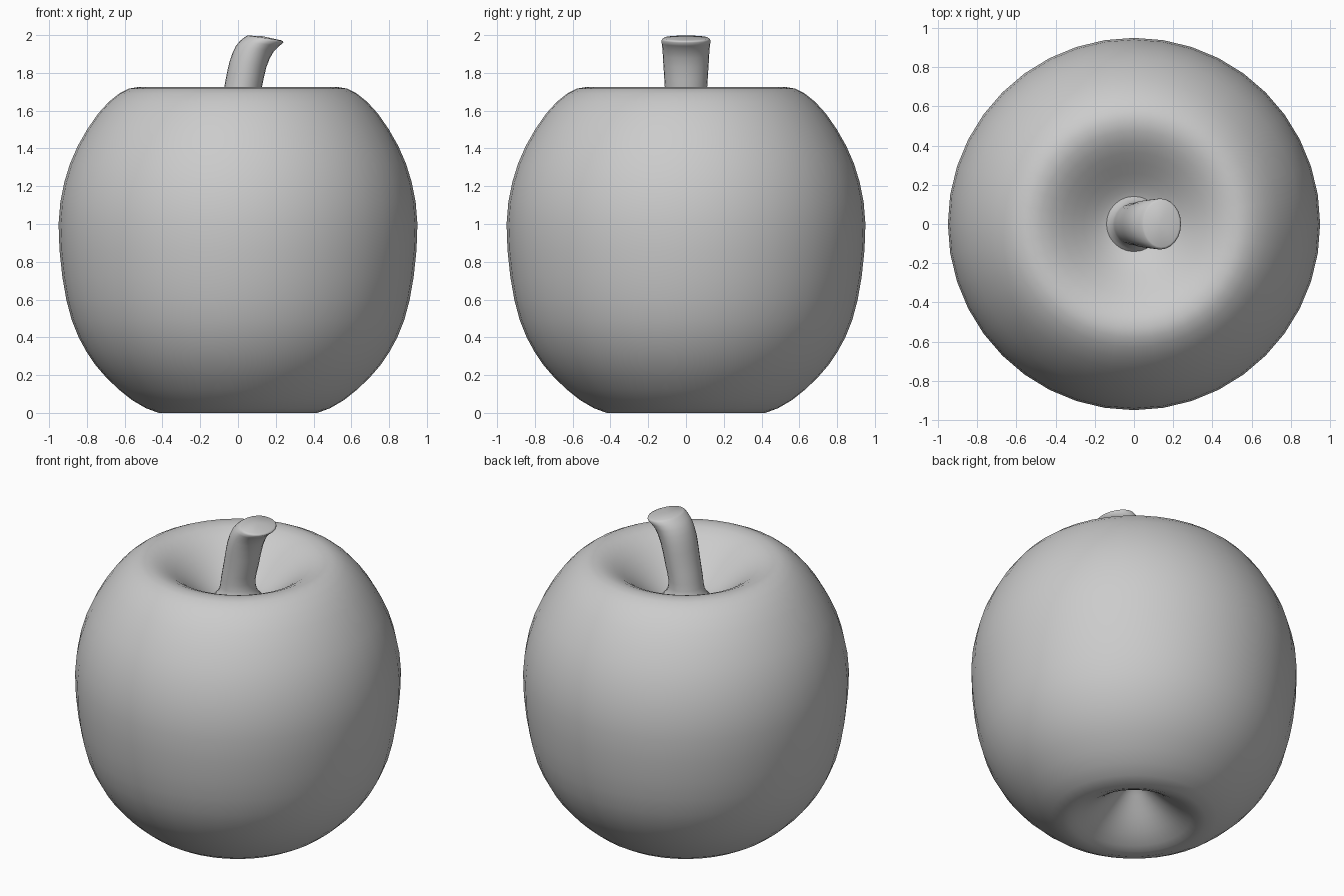
import bpy, bmesh, math
from mathutils import Vector

if "Cube" in bpy.data.objects:
    bpy.data.objects.remove(bpy.data.objects["Cube"])


def smooth_path(points, steps):
    """Catmull-Rom interpolation through a few control points."""
    p = [Vector(q) for q in points]
    p = [2 * p[0] - p[1]] + p + [2 * p[-1] - p[-2]]
    out = []
    for i in range(1, len(p) - 2):
        a, b, c, d = p[i - 1:i + 3]
        for k in range(steps):
            t = k / steps
            out.append(0.5 * (2 * b + (c - a) * t + (2 * a - 5 * b + 4 * c - d) * t**2
                              + (3 * b - a - 3 * c + d) * t**3))
    return out + [p[-2]]


def loft(name, rings, cap_start, cap_end):
    """Skin a list of closed vertex rings, closing the ends to a point."""
    bm = bmesh.new()
    loops = [[bm.verts.new(co) for co in ring] for ring in rings]
    n = len(loops[0])
    for a, b in zip(loops, loops[1:]):
        for i in range(n):
            j = (i + 1) % n
            bm.faces.new((a[i], a[j], b[j], b[i]))
    for loop, tip in ((loops[0], cap_start), (loops[-1], cap_end)):
        if tip is not None:
            v = bm.verts.new(tip)
            for i in range(n):
                bm.faces.new((loop[i], loop[(i + 1) % n], v))
    bmesh.ops.recalc_face_normals(bm, faces=bm.faces)
    mesh = bpy.data.meshes.new(name)
    bm.to_mesh(mesh)
    bm.free()
    obj = bpy.data.objects.new(name, mesh)
    bpy.context.collection.objects.link(obj)
    for f in mesh.polygons:
        f.use_smooth = True
    return obj


def circle(n):
    return [(math.cos(2 * math.pi * i / n), math.sin(2 * math.pi * i / n)) for i in range(n)]


# Fruit body: lathed profile (radius, height) from bottom dimple to top hollow
profile = [(0.05, 0.24), (0.11, 0.185), (0.18, 0.12), (0.25, 0.065), (0.33, 0.02), (0.42, 0.0),
           (0.56, 0.067), (0.70, 0.19), (0.80, 0.32), (0.88, 0.49), (0.93, 0.72),
           (0.95, 1.0), (0.92, 1.22), (0.85, 1.41), (0.74, 1.585), (0.63, 1.69),
           (0.53, 1.725), (0.42, 1.69), (0.31, 1.61), (0.21, 1.53), (0.13, 1.485), (0.06, 1.47)]
body_rings = [[(r * c, r * s, z) for c, s in circle(40)] for r, z in smooth_path(profile, 2)]
loft("fruit_body", body_rings, (0, 0, 0.27), (0, 0, 1.465))

# Stem: curved loft, each section is left x, left z, right x, right z, half depth
sections = [(-0.15, 1.48, 0.15, 1.48, 0.15), (-0.11, 1.53, 0.11, 1.53, 0.113),
            (-0.095, 1.61, 0.10, 1.60, 0.108), (-0.07, 1.74, 0.122, 1.70, 0.112),
            (-0.045, 1.86, 0.15, 1.83, 0.12), (-0.01, 1.945, 0.19, 1.915, 0.125),
            (0.03, 1.985, 0.24, 1.96, 0.13), (0.05, 1.998, 0.23, 1.972, 0.118)]
stem_rings = []
for lx, lz, rx, rz, d in smooth_path(sections, 2):
    cx, cz, hx, hz = (lx + rx) / 2, (lz + rz) / 2, (rx - lx) / 2, (rz - lz) / 2
    stem_rings.append([(cx + hx * c, d * s, cz + hz * c) for c, s in circle(24)])
loft("stem", stem_rings, None, (0.13, 0, 1.994))
